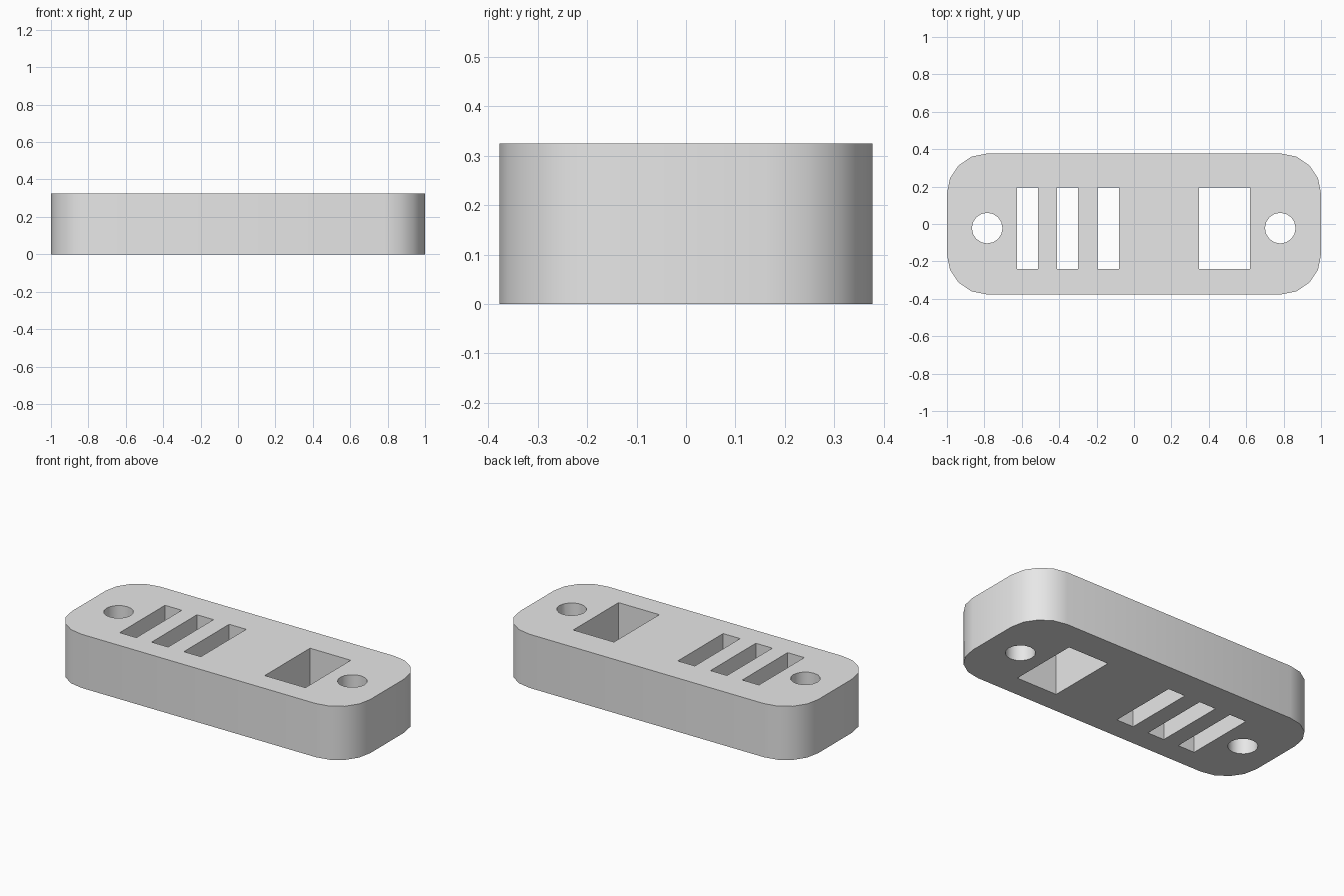
import bpy
import math

old = bpy.data.objects.get("Cube")
if old:
    bpy.data.objects.remove(old, do_unlink=True)

HALF_X, HALF_Y, HEIGHT = 1.0, 0.377, 0.325
RADIUS = 0.215

grey = bpy.data.materials.new("light grey")
grey.use_nodes = True
colour = (0.8, 0.8, 0.8, 1)
grey.diffuse_color = colour
grey.node_tree.nodes["Principled BSDF"].inputs["Base Color"].default_value = colour


def arc(cx, cy, r, start, sweep, steps):
    """Points along a circular arc, both ends included."""
    return [(cx + r * math.cos(start + sweep * i / steps),
             cy + r * math.sin(start + sweep * i / steps)) for i in range(steps + 1)]


def rectangle(x0, x1, y0, y1):
    return [(x0, y0), (x1, y0), (x1, y1), (x0, y1)]


def prism(name, outlines, z0, z1):
    """Extrude each counter-clockwise outline from z0 to z1 into one object."""
    verts, faces = [], []
    for pts in outlines:
        b, n = len(verts), len(pts)
        verts += [(x, y, z) for z in (z0, z1) for x, y in pts]
        faces.append([b + i for i in reversed(range(n))])
        faces.append([b + n + i for i in range(n)])
        for i in range(n):
            j = (i + 1) % n
            faces.append([b + i, b + j, b + n + j, b + n + i])
    mesh = bpy.data.meshes.new(name)
    mesh.from_pydata(verts, [], faces)
    mesh.materials.append(grey)
    obj = bpy.data.objects.new(name, mesh)
    bpy.context.collection.objects.link(obj)
    return obj


# Rounded plate
outline = []
for k, (sx, sy) in enumerate([(1, 1), (-1, 1), (-1, -1), (1, -1)]):
    outline += arc(sx * (HALF_X - RADIUS), sy * (HALF_Y - RADIUS), RADIUS,
                   k * math.pi / 2, math.pi / 2, 4)
plate = prism("slotted_plate", [outline], 0, HEIGHT)

# Three narrow slots, one wide window and two screw holes
openings = [rectangle(x0, x1, -0.24, 0.194) for x0, x1 in
            [(-0.625, -0.513), (-0.411, -0.3), (-0.195, -0.081), (0.347, 0.62)]]
for x in (-0.785, 0.782):
    openings.append(arc(x, -0.022, 0.082, 0, math.tau, 16)[:-1])
cutter = prism("opening_cutter", openings, -0.1, HEIGHT + 0.1)
cutter.hide_render = True

# Cut the openings right through
cut = plate.modifiers.new("openings", "BOOLEAN")
cut.operation = "DIFFERENCE"
cut.solver = "EXACT"
cut.object = cutter
bpy.ops.object.select_all(action="DESELECT")
plate.select_set(True)
bpy.context.view_layer.objects.active = plate
bpy.ops.object.modifier_apply(modifier=cut.name)
bpy.data.objects.remove(cutter, do_unlink=True)

# Smooth curved walls, sharp rims
bpy.ops.object.shade_smooth_by_angle(angle=math.radians(30))
